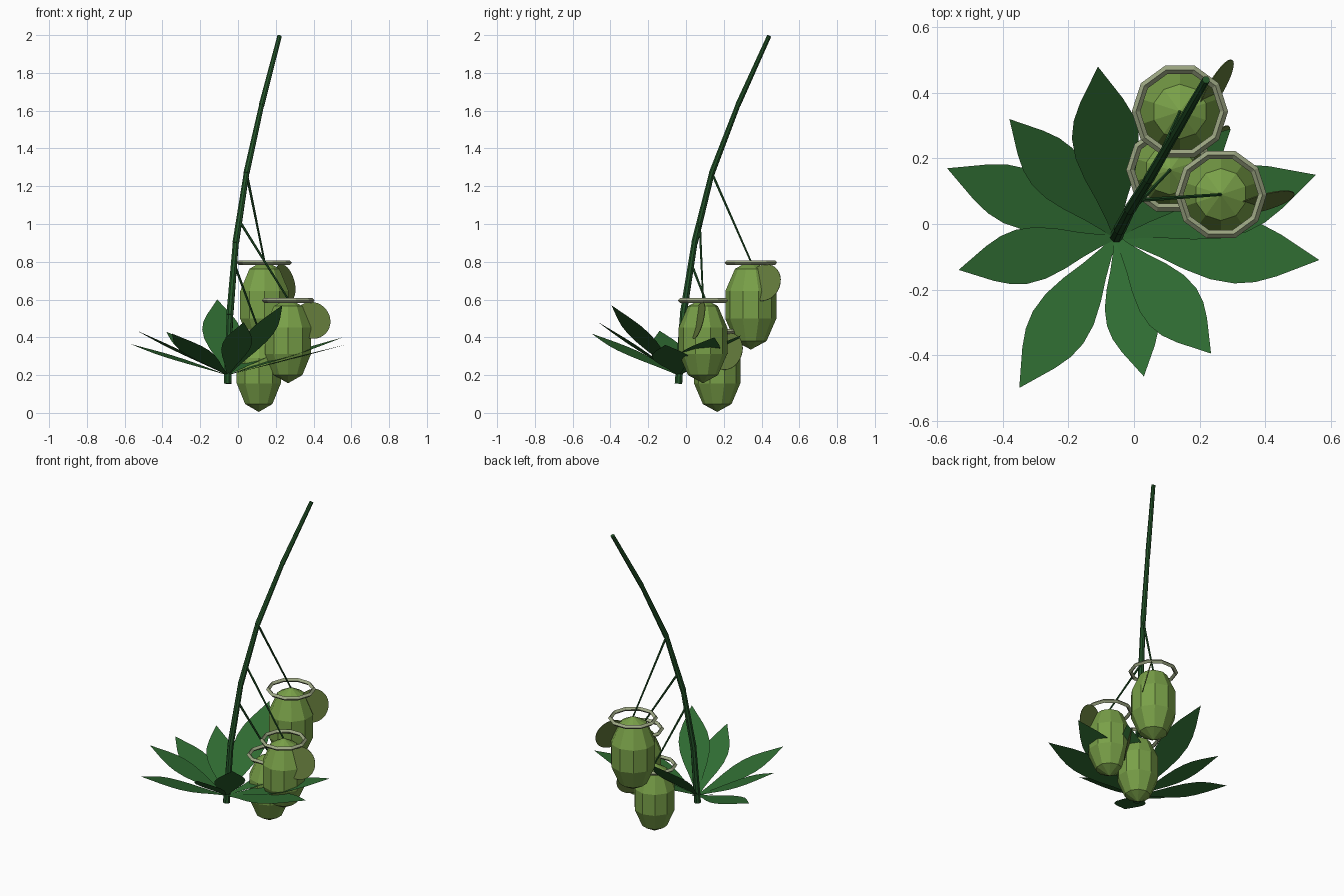
import bpy
import math
from mathutils import Vector

cube = bpy.data.objects.get("Cube")
if cube:
    bpy.data.objects.remove(cube, do_unlink=True)


def make_material(name, rgb):
    mat = bpy.data.materials.new(name)
    mat.use_nodes = True
    color = (*rgb, 1.0)
    mat.diffuse_color = color
    bsdf = next(n for n in mat.node_tree.nodes if n.type == "BSDF_PRINCIPLED")
    bsdf.inputs["Base Color"].default_value = color
    return mat


STEM = make_material("stem green", (0.018, 0.095, 0.023))
LEAF = make_material("leaf green", (0.028, 0.145, 0.031))
BODY = make_material("pitcher green", (0.19, 0.35, 0.065))
LID = make_material("olive lid", (0.13, 0.2, 0.045))
RIM = make_material("pale rim", (0.34, 0.39, 0.23))


def finish(name, mat):
    obj = bpy.context.object
    obj.name = name
    obj.data.materials.append(mat)
    return obj


def tube(name, start, end, r1, r2, sides, mat):
    a, b = Vector(start), Vector(end)
    axis = b - a
    bpy.ops.mesh.primitive_cone_add(vertices=sides, radius1=r1, radius2=r2,
                                    depth=axis.length, location=(a + b) / 2,
                                    rotation=axis.to_track_quat("Z", "Y").to_euler())
    return finish(name, mat)


# Jointed stem, each segment slightly tapered
stem_path = [(-0.055, -0.04, 0.155), (-0.043, -0.015, 0.52), (-0.012, 0.045, 0.9),
             (0.045, 0.137, 1.27), (0.125, 0.275, 1.63), (0.22, 0.44, 1.995)]
for i in range(len(stem_path) - 1):
    radius = 0.021 - 0.0015 * i
    tube(f"stem_segment_{i + 1}", stem_path[i], stem_path[i + 1],
         radius, radius - 0.003, 8, STEM)

# Leaves: flat pointed blades fanned around the stem base
half_width = [(0, 0.012), (0.1, 0.035), (0.22, 0.07), (0.35, 0.115), (0.48, 0.148),
              (0.6, 0.155), (0.7, 0.138), (0.8, 0.1), (0.9, 0.05), (1, 0)]
leaf_base = Vector((-0.055, -0.04, 0.2))
leaf_tips = [(-0.57, 0.17, 0.365), (-0.38, 0.32, 0.43), (-0.11, 0.48, 0.6),
             (0.295, 0.29, 0.41), (0.555, 0.15, 0.4), (0.565, -0.11, 0.36),
             (0.235, -0.395, 0.57), (0.03, -0.465, 0.48), (-0.35, -0.5, 0.42),
             (-0.535, -0.14, 0.435)]


def leaf(name, tip):
    axis = Vector(tip) - leaf_base
    side = axis.cross(Vector((0, 0, 1))).normalized() * axis.length
    left = [leaf_base + axis * t + side * w for t, w in half_width]
    right = [leaf_base + axis * t - side * w for t, w in half_width[:-1]]
    verts = left + right[::-1]
    mesh = bpy.data.meshes.new(name)
    mesh.from_pydata(verts, [], [list(range(len(verts)))])
    mesh.materials.append(LEAF)
    bpy.context.collection.objects.link(bpy.data.objects.new(name, mesh))


for i, tip in enumerate(leaf_tips):
    leaf(f"leaf_{i + 1}", tip)


# Hanging pitcher: faceted body, rim ring, round lid and tendril
def pitcher(name, center, bottom, rim_z, radius, lid_angle, anchor):
    x, y = center
    top = rim_z + 0.013
    half = (top - bottom) / 2
    bpy.ops.mesh.primitive_uv_sphere_add(segments=10, ring_count=5, radius=1,
                                         location=(x, y, bottom + half))
    bpy.context.object.scale = (radius, radius, half)
    finish(name + "_body", BODY)

    bpy.ops.mesh.primitive_torus_add(major_segments=10, minor_segments=4,
                                     major_radius=radius - 0.008, minor_radius=0.013,
                                     location=(x, y, rim_z))
    finish(name + "_rim", RIM)

    a = math.radians(lid_angle)
    n = math.radians(lid_angle - 63)
    normal = Vector((math.cos(n) * 0.97, math.sin(n) * 0.97, 0.24))
    spot = (x + math.cos(a) * 0.13, y + math.sin(a) * 0.13, rim_z - 0.105)
    bpy.ops.mesh.primitive_cylinder_add(vertices=32, radius=0.1, depth=0.003,
                                        location=spot,
                                        rotation=normal.to_track_quat("Z", "Y").to_euler())
    finish(name + "_lid", LID)

    tube(name + "_tendril", anchor, (x, y, top - 0.005), 0.007, 0.005, 6, STEM)


pitcher("high_pitcher", (0.14, 0.343), 0.335, 0.795, 0.142, 33, (0.045, 0.137, 1.27))
pitcher("middle_pitcher", (0.265, 0.09), 0.157, 0.595, 0.135, -11, (0.005, 0.072, 1.02))
pitcher("low_pitcher", (0.11, 0.165), 0.005, 0.43, 0.129, 25, (-0.02, 0.028, 0.79))
